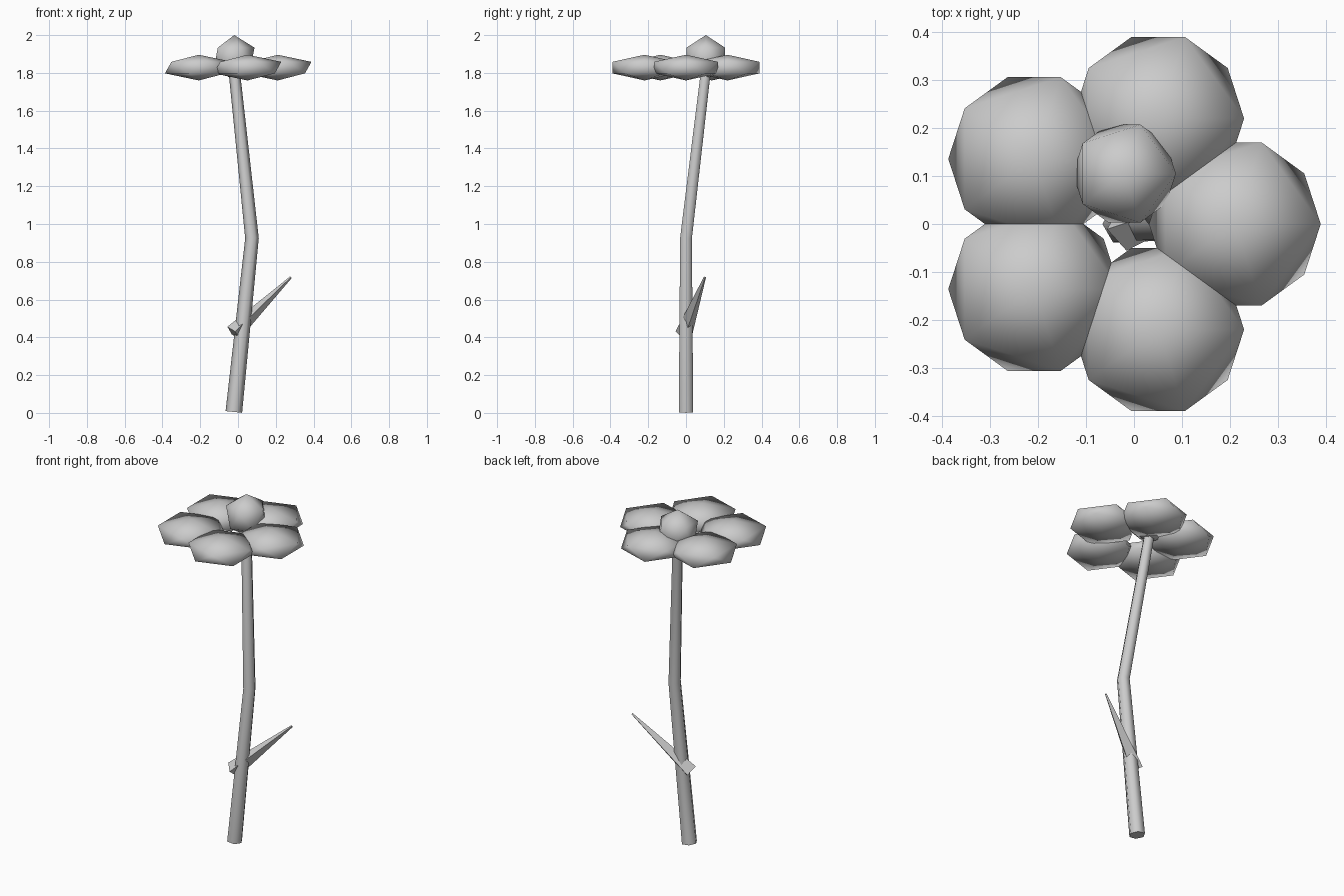
import bpy, bmesh, math
from mathutils import Vector

if "Cube" in bpy.data.objects:
    bpy.data.objects.remove(bpy.data.objects["Cube"])


def ball(name, loc, r, zscale=1.0):
    bpy.ops.mesh.primitive_ico_sphere_add(subdivisions=1, radius=r, location=loc)
    ob = bpy.context.object
    ob.name = name
    ob.scale.z = zscale
    bpy.ops.object.transform_apply(location=False, rotation=False, scale=True)
    bpy.ops.object.shade_smooth_by_angle(angle=math.radians(80))
    return ob


def tube(name, points, radii, sides):
    """Capped, tapering tube with rings square to the path."""
    pts = [Vector(p) for p in points]
    bm = bmesh.new()
    rings = []
    for i, (p, r) in enumerate(zip(pts, radii)):
        t = Vector((0, 0, 0))
        if i > 0:
            t += (p - pts[i - 1]).normalized()
        if i < len(pts) - 1:
            t += (pts[i + 1] - p).normalized()
        t.normalize()
        v = t.cross(Vector((1, 0, 0))).normalized()
        # keep the side axis level so flats line up with the front
        v = Vector((0, 1, 0)) - t * t.y
        v.normalize()
        u = v.cross(t)
        ring = []
        for k in range(sides):
            a = 2 * math.pi * k / sides
            ring.append(bm.verts.new(p + r * (math.cos(a) * u + math.sin(a) * v)))
        rings.append(ring)
    for a, b in zip(rings, rings[1:]):
        for k in range(sides):
            j = (k + 1) % sides
            bm.faces.new((a[k], a[j], b[j], b[k]))
    bm.faces.new(rings[0][::-1])
    bm.faces.new(rings[-1])
    bmesh.ops.recalc_face_normals(bm, faces=bm.faces)
    me = bpy.data.meshes.new(name)
    bm.to_mesh(me)
    bm.free()
    ob = bpy.data.objects.new(name, me)
    bpy.context.collection.objects.link(ob)
    bpy.ops.object.select_all(action='DESELECT')
    ob.select_set(True)
    bpy.context.view_layer.objects.active = ob
    bpy.ops.object.shade_smooth_by_angle(angle=math.radians(80))
    return ob


# Bent six-sided stem
tube("stem", [(-0.022, 0, 0.005), (0.074, 0, 0.925), (-0.02, 0.105, 1.81)],
     [0.044, 0.036, 0.03], 6)

# Thin four-sided leaf piercing the stem
tube("leaf", [(-0.024, -0.011, 0.423), (0.28, 0.1, 0.718)], [0.046, 0.006], 4)

# Five flattened petals in a ring
for i in range(5):
    a = 2 * math.pi * i / 5
    ball(f"petal_{i + 1}",
         (-0.021 + 0.231 * math.cos(a), 0.231 * math.sin(a), 1.828), 0.2, 0.34)

# Off-centre flower head on top of the stem
ball("flower_centre", (-0.02, 0.105, 1.88), 0.12)
